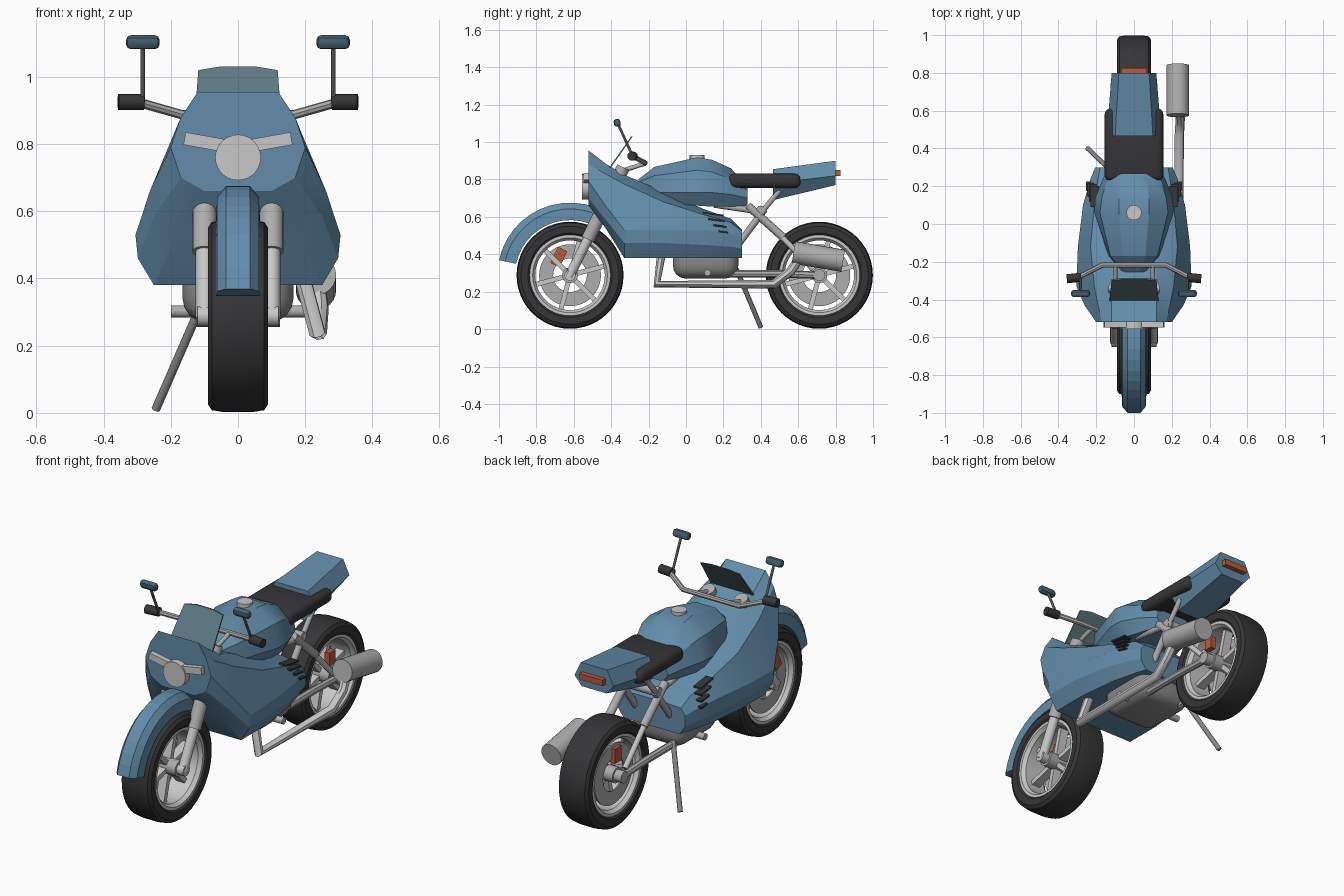
import bpy, bmesh, math
from mathutils import Vector, Matrix

if "Cube" in bpy.data.objects:
    bpy.data.objects.remove(bpy.data.objects["Cube"])


def material(name, r, g, b):
    m = bpy.data.materials.new(name)
    m.diffuse_color = (r, g, b, 1)
    m.use_nodes = True
    m.node_tree.nodes["Principled BSDF"].inputs["Base Color"].default_value = m.diffuse_color
    return m


BLUE = material("body blue", 0.125, 0.265, 0.40)
GLASS = material("windscreen grey green", 0.11, 0.19, 0.22)
MIRROR = material("mirror teal", 0.06, 0.125, 0.17)
BLACK = material("rubber black", 0.036, 0.035, 0.038)
SILVER = material("bright silver", 0.58, 0.58, 0.58)
STEEL = material("steel grey", 0.42, 0.42, 0.42)
DARK_STEEL = material("dark grey", 0.25, 0.25, 0.26)
ORANGE = material("signal orange", 0.50, 0.10, 0.04)


def finish(name, bm, mat, smooth=None):
    bmesh.ops.recalc_face_normals(bm, faces=bm.faces)
    me = bpy.data.meshes.new(name)
    bm.to_mesh(me)
    bm.free()
    me.materials.append(mat)
    ob = bpy.data.objects.new(name, me)
    bpy.context.collection.objects.link(ob)
    if smooth:
        bpy.ops.object.select_all(action='DESELECT')
        ob.select_set(True)
        bpy.context.view_layer.objects.active = ob
        bpy.ops.object.shade_smooth_by_angle(angle=math.radians(smooth))
    return ob


def box(name, mat, center, size, tilt=0, axis='X', bevel=0, segments=3):
    bm = bmesh.new()
    bmesh.ops.create_cube(bm, size=1)
    bmesh.ops.scale(bm, vec=size, verts=bm.verts)
    if bevel:
        bmesh.ops.bevel(bm, geom=bm.edges[:], offset=bevel, segments=segments,
                        profile=0.5, affect='EDGES')
    bm.transform(Matrix.Translation(center) @ Matrix.Rotation(math.radians(tilt), 4, axis))
    return finish(name, bm, mat, 35 if bevel else None)


def rod(name, mat, a, b, r, r2=None, sides=16):
    a, b = Vector(a), Vector(b)
    d = b - a
    bm = bmesh.new()
    bmesh.ops.create_cone(bm, cap_ends=True, segments=sides, radius1=r,
                          radius2=r if r2 is None else r2, depth=d.length)
    bm.transform(Matrix.Translation((a + b) / 2) @ d.to_track_quat('Z', 'Y').to_matrix().to_4x4())
    return finish(name, bm, mat, 40)


def pipe(name, mat, points, r):
    cu = bpy.data.curves.new(name, 'CURVE')
    cu.dimensions = '3D'
    cu.bevel_depth, cu.bevel_resolution, cu.use_fill_caps = r, 2, True
    sp = cu.splines.new('POLY')
    sp.points.add(len(points) - 1)
    for p, co in zip(sp.points, points):
        p.co = (*co, 1)
    ob = bpy.data.objects.new(name, cu)
    bpy.context.collection.objects.link(ob)
    cu.materials.append(mat)
    bpy.ops.object.select_all(action='DESELECT')
    ob.select_set(True)
    bpy.context.view_layer.objects.active = ob
    bpy.ops.object.convert(target='MESH')
    bpy.ops.object.shade_smooth_by_angle(angle=math.radians(40))


def loft(name, mat, rings, smooth=None):
    bm = bmesh.new()
    vs = [[bm.verts.new(p) for p in ring] for ring in rings]
    n = len(rings[0])
    for a, b in zip(vs, vs[1:]):
        for i in range(n):
            bm.faces.new((a[i], a[(i + 1) % n], b[(i + 1) % n], b[i]))
    bm.faces.new(vs[0])
    bm.faces.new(vs[-1])
    return finish(name, bm, mat, smooth)


def mirrored(y, half):
    """Closed cross-section at y from right-half (x, z) points."""
    return [(x, y, z) for x, z in half] + [(-x, y, z) for x, z in reversed(half)]


def lathe(name, mat, profile, y, z, steps=48, smooth=30):
    """Spin a closed (x, radius) profile around the x direction."""
    bm = bmesh.new()
    rings = []
    for k in range(steps):
        a = 2 * math.pi * k / steps
        rings.append([bm.verts.new((x, y + r * math.cos(a), z + r * math.sin(a))) for x, r in profile])
    n = len(profile)
    for k in range(steps):
        a, b = rings[k], rings[(k + 1) % steps]
        for i in range(n):
            bm.faces.new((a[i], a[(i + 1) % n], b[(i + 1) % n], b[i]))
    return finish(name, bm, mat, smooth)


# Wheels: tyre, rim, disc, hub, spokes, caliper
def wheel(tag, y, z=0.288):
    lathe(tag + "_tyre", BLACK, [(-.075, .21), (-.088, .225), (-.09, .262), (-.078, .28), (-.04, .286),
                                 (.04, .286), (.078, .28), (.09, .262), (.088, .225), (.075, .21)], y, z)
    lathe(tag + "_rim", SILVER, [(-.08, .218), (-.08, .2), (-.06, .186), (.06, .186), (.08, .2), (.08, .218)], y, z)
    lathe(tag + "_brake_disc", STEEL, [(-.058, .165), (-.058, .09), (-.05, .09), (-.05, .165)], y, z)
    rod(tag + "_hub", STEEL, (-.08, y, z), (.08, y, z), .042, sides=24)
    for i in range(6):
        a = math.radians(60 * i + 15)
        c = (0, y + .113 * math.cos(a), z + .113 * math.sin(a))
        box(tag + "_spoke", SILVER, c, (.05, .16, .026), tilt=60 * i + 15)


wheel("front", -.62)
wheel("rear", .713)
box("front_caliper", ORANGE, (-.055, -.68, .385), (.045, .055, .095), tilt=-25)
box("rear_caliper", ORANGE, (-.055, .70, .395), (.045, .055, .08))
box("rear_caliper", ORANGE, (.07, .70, .395), (.03, .05, .07))

# Front fender: chamfered section swept around the wheel
fender = []
for i in range(13):
    a = math.radians(168 - 9 * i)
    c, s = math.cos(a), math.sin(a)
    fender.append([(x, -.62 + r * c, .288 + r * s) for x, r in
                   [(.065, .295), (.062, .355), (.035, .388), (-.035, .388), (-.062, .355), (-.065, .295)]])
loft("front_fender", BLUE, fender)

# Fork legs and axle
for s in (-1, 1):
    rod("fork_lower", SILVER, (.1 * s, -.625, .28), (.1 * s, -.51, .51), .026)
    rod("fork_upper", STEEL, (.1 * s, -.525, .48), (.1 * s, -.335, .865), .036)
rod("front_axle", SILVER, (-.12, -.62, .288), (.12, -.62, .288), .03)

# Fairing
loft("fairing", BLUE, [
    mirrored(-.52, [(.10, .66), (.17, .70), (.20, .79), (.17, .88), (.12, .955)]),
    mirrored(-.43, [(.18, .54), (.25, .585), (.262, .66), (.19, .83), (.12, .885)]),
    mirrored(-.33, [(.25, .38), (.298, .46), (.305, .53), (.21, .775), (.12, .825)]),
    mirrored(-.12, [(.25, .38), (.292, .46), (.297, .53), (.23, .68), (.12, .735)]),
    mirrored(.10, [(.225, .38), (.268, .45), (.27, .53), (.21, .61), (.10, .64)]),
    mirrored(.24, [(.19, .38), (.228, .44), (.23, .51), (.19, .57), (.10, .59)]),
    mirrored(.30, [(.17, .38), (.205, .43), (.205, .49), (.18, .525), (.10, .53)]),
], 20)
for i in range(4):
    y, z = .145 + .018 * i, .615 - .032 * i
    for s in (-1, 1):
        box("fairing_vent", BLACK, (s * (.208 + .008 * i), y, z), (.045, .11 - .02 * i, .009), tilt=-8)

# Windscreen
loft("windscreen", GLASS, [
    [(.13, -.41, .865), (.13, -.40, .865), (-.13, -.40, .865), (-.13, -.41, .865)],
    [(.118, -.30, 1.02), (.118, -.292, 1.02), (-.118, -.292, 1.02), (-.118, -.30, 1.02)],
    [(.05, -.293, 1.031), (.05, -.285, 1.031), (-.05, -.285, 1.031), (-.05, -.293, 1.031)]])

# Headlight and side lamps
rod("headlight", SILVER, (0, -.515, .76), (0, -.555, .76), .068, sides=28)
for s in (-1, 1):
    box("side_lamp", SILVER, (.095 * s, -.532, .805), (.13, .03, .038), tilt=-10 * s, axis='Y')

# Handlebar, grips and mirrors
pipe("handlebar", STEEL, [(-.3, -.285, .925), (-.17, -.218, .888), (.17, -.218, .888), (.3, -.285, .925)], .014)
for s in (-1, 1):
    rod("handlebar_riser", STEEL, (.1 * s, -.33, .85), (.1 * s, -.22, .885), .012)
    rod("grip", BLACK, (.28 * s, -.282, .925), (.356 * s, -.29, .925), .024)
    rod("mirror_arm", DARK_STEEL, (.283 * s, -.285, .925), (.283 * s, -.365, 1.10), .007, sides=8)
    box("mirror", MIRROR, (.283 * s, -.368, 1.103), (.1, .036, .042), tilt=15, bevel=.015, segments=2)

# Fuel tank and cap
loft("fuel_tank", BLUE, [
    mirrored(-.255, [(.03, .72), (.06, .745), (.06, .785), (.03, .80)]),
    mirrored(-.17, [(.10, .68), (.135, .73), (.125, .82), (.06, .867)]),
    mirrored(.06, [(.16, .66), (.21, .73), (.18, .85), (.08, .918)]),
    mirrored(.14, [(.16, .655), (.205, .73), (.17, .84), (.08, .905)]),
    mirrored(.24, [(.13, .655), (.165, .72), (.14, .80), (.07, .86)]),
    mirrored(.33, [(.09, .66), (.12, .70), (.11, .74), (.06, .76)])], 25)
rod("fuel_cap", SILVER, (0, .06, .90), (0, .06, .93), .04, sides=20)

# Seat, tail and tail light
box("seat", BLACK, (0, .42, .793), (.31, .385, .076), bevel=.03)
loft("tail", BLUE, [
    mirrored(.465, [(.09, .69), (.145, .78), (.10, .855)]),
    mirrored(.80, [(.075, .77), (.118, .82), (.08, .90)])])
box("tail_light", ORANGE, (0, .812, .835), (.14, .03, .032))

# Engine block
box("engine", DARK_STEEL, (0, .105, .37), (.33, .35, .20), bevel=.07, segments=4)
rod("foot_peg_bar", STEEL, (-.2, .115, .302), (.2, .115, .302), .018)

# Rear frame and swing arm
for s in (-1, 1):
    x = .105 * s
    pipe("swing_arm", STEEL, [(x, .18, .295), (x, .5, .295), (x, .713, .288)], .02)
    rod("frame_upright", STEEL, (x, .42, .64), (x, .24, .40), .018)
    rod("frame_top_rail", STEEL, (x, .15, .665), (x, .42, .625), .016)
    rod("seat_strut", STEEL, (x, .40, .62), (x, .50, .74), .014)
    rod("shock_upper", STEEL, (x, .33, .66), (x, .52, .49), .022)
    rod("shock_lower", SILVER, (x, .50, .505), (x, .68, .32), .015)
rod("frame_cross_tube", STEEL, (-.12, .40, .635), (.12, .40, .635), .025)
rod("rear_axle", STEEL, (-.125, .713, .288), (.125, .713, .288), .032)

# Exhaust
pipe("exhaust_pipe", SILVER, [(.19, -.13, .41), (.235, -.155, .24), (.24, .47, .24),
                              (.245, .56, .31), (.235, .62, .40)], .025)
rod("muffler", STEEL, (.232, .575, .41), (.232, .84, .365), .06, sides=24)

# Kickstand
rod("kickstand", DARK_STEEL, (-.11, .27, .32), (-.245, .40, .01), .013, sides=10)
